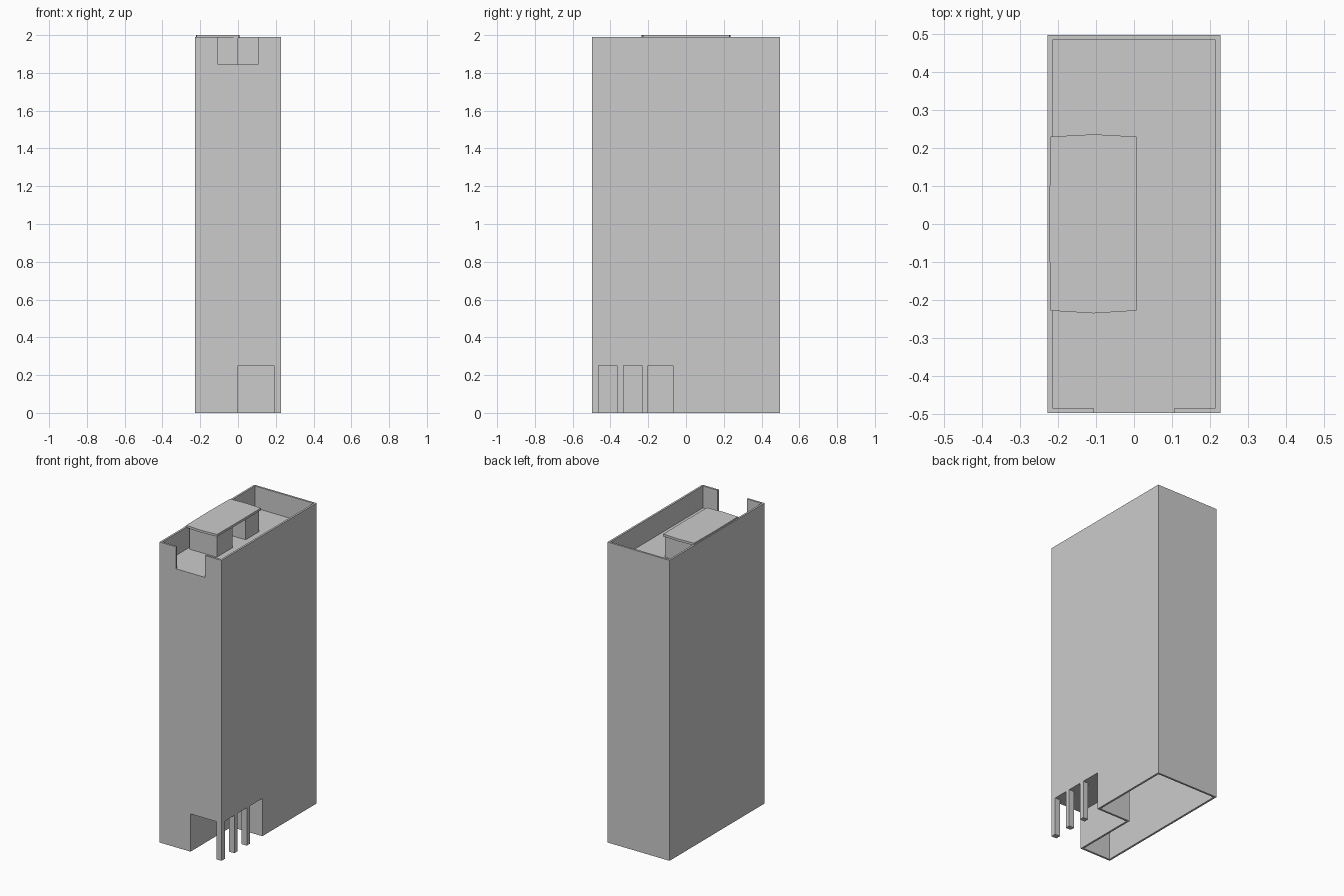
import bpy, bmesh

if "Cube" in bpy.data.objects:
    bpy.data.objects.remove(bpy.data.objects["Cube"])

W, D, T = 0.2275, 0.497, 0.013      # half width, half depth, wall thickness
TOP, ROOF, CUT = 1.99, 1.845, 0.25  # parapet, roof floor and corner opening heights
CX, CY = 0.0, -0.07                 # inner corner of the entrance recess


def prism(name, pts, z0, z1):
    """Extrude a flat outline between two heights."""
    bm = bmesh.new()
    face = bm.faces.new([bm.verts.new((x, y, z0)) for x, y in pts])
    new = bmesh.ops.extrude_face_region(bm, geom=[face])["geom"]
    for v in new:
        if isinstance(v, bmesh.types.BMVert):
            v.co.z = z1
    bmesh.ops.recalc_face_normals(bm, faces=bm.faces)
    mesh = bpy.data.meshes.new(name)
    bm.to_mesh(mesh)
    bm.free()
    ob = bpy.data.objects.new(name, mesh)
    bpy.context.collection.objects.link(ob)
    return ob


def box(name, x0, x1, y0, y1, z0, z1):
    return prism(name, [(x0, y0), (x1, y0), (x1, y1), (x0, y1)], z0, z1)


def outline(name, pts, axis, a, b):
    """Extrude a (horizontal, z) wall profile through its thickness."""
    ob = prism(name, pts, a, b)
    for v in ob.data.vertices:
        h, z, t = v.co
        v.co = (h, t, z) if axis == 'y' else (t, h, z)
    bm = bmesh.new()
    bm.from_mesh(ob.data)
    bmesh.ops.recalc_face_normals(bm, faces=bm.faces)
    bm.to_mesh(ob.data)
    bm.free()
    return ob


# Outer walls: front has a parapet notch and an entrance opening
outline("front_wall", [(-W, 0), (CX, 0), (CX, CUT), (W, CUT), (W, TOP), (0.107, TOP),
                       (0.107, ROOF), (-0.107, ROOF), (-0.107, TOP), (-W, TOP)],
        'y', -D, -D + T)
outline("right_wall", [(CY, 0), (D - T, 0), (D - T, TOP), (-D + T, TOP),
                       (-D + T, CUT), (CY, CUT)], 'x', W - T, W)
box("left_wall", -W, -W + T, -D + T, D - T, 0, TOP)
box("back_wall", -W, W, D - T, D, 0, TOP)

# Roof floor
box("roof_floor", -W + T, W - T, -D + T, D - T, ROOF - T, ROOF)

# Entrance recess: two inner walls and a ceiling
box("recess_side_wall", CX - T, CX, -D + T, CY + T, 0, CUT)
box("recess_back_wall", CX, W - T, CY, CY + T, 0, CUT)
box("recess_ceiling", CX - T, W - T, -D + T, CY + T, CUT, CUT + T)

# Entrance columns
for i, (y0, y1) in enumerate([(-D, -0.462), (-0.364, -0.332), (-0.233, -0.201)]):
    box(f"entrance_column_{i + 1}", 0.19, W, y0, y1, 0, CUT)

# Rooftop plant blocks under a slightly bowed canopy
box("front_roof_block", -0.2, 0.0, -0.222, -0.06, ROOF, 1.985)
box("rear_roof_block", -0.2, 0.0, 0.08, 0.222, ROOF, 1.985)
prism("roof_canopy", [(-0.22, -0.228), (-0.106, -0.235), (0.006, -0.228), (0.008, 0),
                      (0.006, 0.23), (-0.106, 0.236), (-0.22, 0.23), (-0.223, 0)],
      1.985, 2.0)
